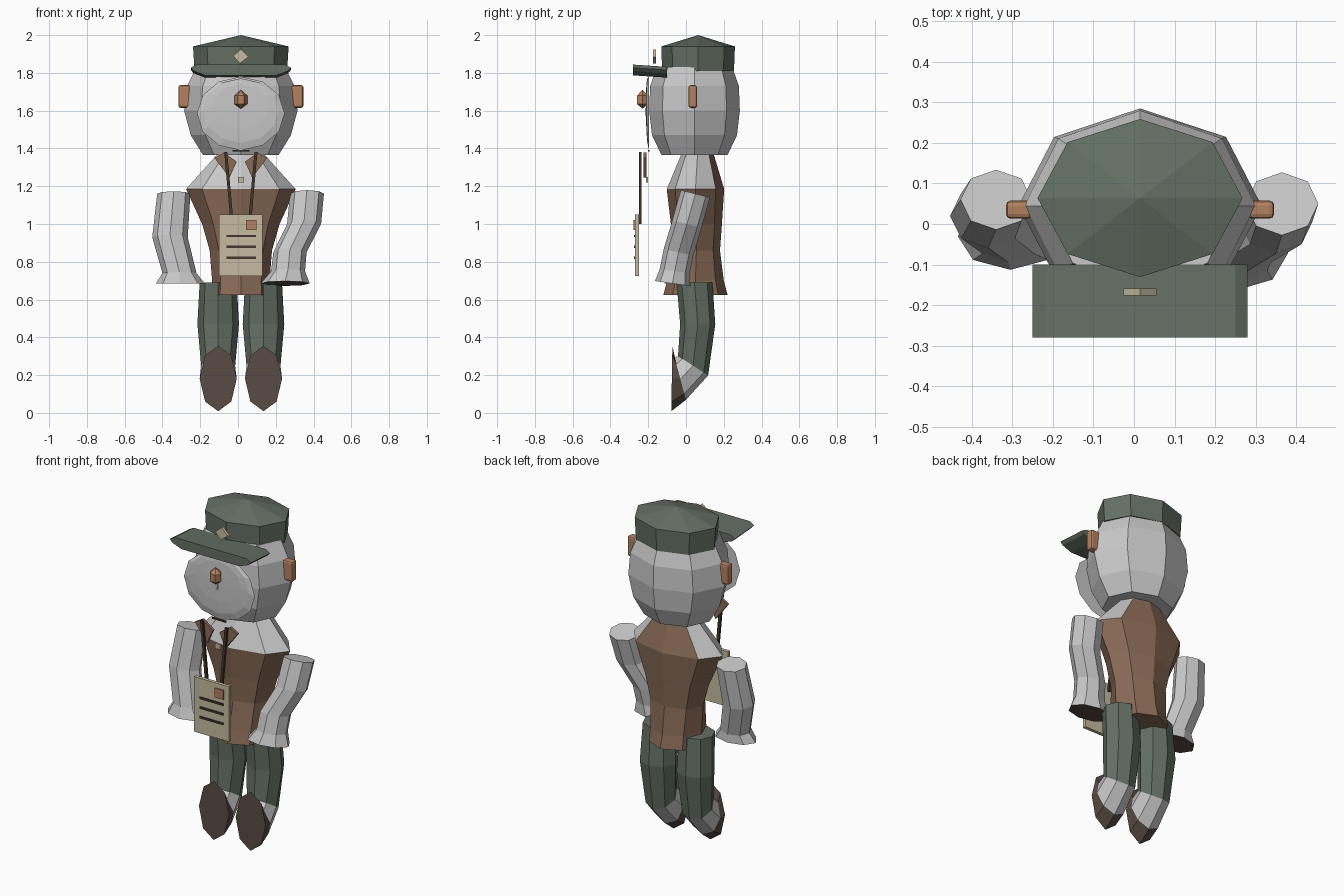
import bpy, bmesh, math

cube = bpy.data.objects.get("Cube")
if cube:
    bpy.data.objects.remove(cube)


def material(name, r, g, b):
    m = bpy.data.materials.new(name)
    m.use_nodes = True
    m.diffuse_color = (r, g, b, 1)
    m.node_tree.nodes["Principled BSDF"].inputs["Base Color"].default_value = (r, g, b, 1)
    return m


GRAY = material("pale gray", .58, .58, .58)
GREEN = material("uniform green", .125, .16, .127)
BROWN = material("vest brown", .25, .145, .093)
TAN = material("nose tan", .46, .22, .115)
PAPER = material("paper cream", .56, .5, .35)
DARK = material("shoe brown", .1, .07, .056)
STRAP = material("strap brown", .055, .037, .028)


def finish(name, bm, mats):
    bmesh.ops.recalc_face_normals(bm, faces=bm.faces)
    mesh = bpy.data.meshes.new(name)
    bm.to_mesh(mesh)
    bm.free()
    for m in mats:
        mesh.materials.append(m)
    ob = bpy.data.objects.new(name, mesh)
    bpy.context.collection.objects.link(ob)
    return ob


def loft(name, rings, mats, rule=lambda band, c: 0, sides=8):
    """Rings are (x, y, z, rx, ry, tilt about x in degrees)."""
    bm = bmesh.new()
    loops = []
    for x, y, z, rx, ry, tilt in rings:
        t = math.radians(tilt)
        loop = []
        for i in range(sides):
            a = math.tau * i / sides
            d = ry * math.sin(a)
            loop.append(bm.verts.new((x + rx * math.cos(a), y + d * math.cos(t), z + d * math.sin(t))))
        loops.append(loop)
    for band, (p, q) in enumerate(zip(loops, loops[1:])):
        for i in range(sides):
            j = (i + 1) % sides
            f = bm.faces.new((p[i], p[j], q[j], q[i]))
            f.material_index = rule(band, f.calc_center_median())
    for band, loop in ((-1, loops[0]), (len(rings) - 1, loops[-1])):
        f = bm.faces.new(loop)
        f.material_index = rule(band, f.calc_center_median())
    bmesh.ops.remove_doubles(bm, verts=bm.verts, dist=.0005)
    return finish(name, bm, mats)


def prism(name, outline, y0, y1, mat, lift=0):
    """Extrude an x-z outline from y0 to y1, raising the front end by lift."""
    bm = bmesh.new()
    a = [bm.verts.new((x, y0, z + lift)) for x, z in outline]
    b = [bm.verts.new((x, y1, z)) for x, z in outline]
    bm.faces.new(a)
    bm.faces.new(b)
    for i in range(len(a)):
        j = (i + 1) % len(a)
        bm.faces.new((a[i], a[j], b[j], b[i]))
    return finish(name, bm, [mat])


def plate(name, x0, x1, z0, z1, y0, y1, mat):
    return prism(name, [(x0, z0), (x1, z0), (x1, z1), (x0, z1)], y0, y1, mat)


MID = .015

# Head and face disc
loft("head", [(MID, .045, z, rx, ry, 0) for z, rx, ry in
              [(1.365, .2, .175), (1.47, .265, .225), (1.6, .3, .24),
               (1.73, .285, .235), (1.83, .235, .2)]], [GRAY])
loft("face_disc", [(MID, y, z, rx, rz, -90) for y, z, rx, rz in
                   [(-.195, 1.585, .232, .195), (-.205, 1.6, .2, .17),
                    (-.21, 1.62, .15, .12), (-.213, 1.62, .0001, .0001)]], [GRAY], sides=12)
loft("nose", [(MID, -.23, z, r, r, 0) for z, r in
              [(1.71, .0001), (1.68, .034), (1.635, .034), (1.61, .0001)]], [TAN], sides=6)
plate("lip_line", MID - .004, MID + .004, 1.575, 1.615, -.218, -.211, GRAY)
plate("mouth", -.03, .06, 1.383, 1.393, -.2, -.193, STRAP)
for side, x in (("left", .313), ("right", -.283)):
    ear = plate(side + "_ear", x - .033, x + .033, 1.615, 1.735, .013, .058, TAN)
    bevel = ear.modifiers.new("rounding", "BEVEL")
    bevel.width = .012
    bevel.segments = 2

# Cap with visor and badge
loft("cap", [(MID, .064, z, rx, ry, 0) for z, rx, ry in
             [(1.81, .245, .19), (1.94, .253, .195), (2, .0001, .0001)]], [GREEN])
half = [(.265, 1.815), (.235, 1.832), (.25, 1.798), (.19, 1.775)]
edge = [half[1], half[0], half[2], half[3]]
prism("visor", [(MID + x, z) for x, z in edge] + [(MID - x, z) for x, z in reversed(edge)],
      -.28, -.1, GREEN, .012)
prism("badge", [(-.026, 1.89), (.01, 1.85), (.056, 1.885), (.015, 1.925)], -.176, -.159, PAPER)

# Torso: brown vest with gray shoulders and chest
loft("torso", [(MID, y, z, rx, ry, 0) for y, z, rx, ry in
               [(.062, 1.385, .11, .08), (.05, 1.185, .29, .152), (.055, 1.0, .205, .135),
                (.055, .86, .165, .125), (.05, .7, .152, .15), (.05, .625, .155, .17)]],
     [BROWN, GRAY], lambda band, c: 1 if band < 0 or (band == 0 and c.y < .12) else 0)

# Collar flaps, collar button and neck straps
for side, s in (("left", 1), ("right", -1)):
    prism(side + "_collar", [(MID + s * x, z) for x, z in
                             [(.14, 1.35), (.09, 1.378), (.022, 1.33), (.06, 1.245)]],
          -.226, -.21, BROWN)
    prism(side + "_strap", [(MID + s * x, z) for x, z in
                            [(.088, 1.38), (.072, 1.38), (.038, 1.0), (.054, 1.0)]],
          -.25, -.236, STRAP)
plate("collar_button", MID - .016, MID + .016, 1.22, 1.25, -.212, -.2, PAPER)

# Hanging letter with stamp and written lines
plate("letter", -.1, .13, .725, 1.05, -.27, -.25, PAPER)
plate("stamp", .042, .098, .968, 1.022, -.279, -.27, TAN)
for i in range(3):
    z = .822 + i * .057
    plate("letter_line_%d" % (i + 1), -.06, .095, z - .006, z + .006, -.276, -.27, STRAP)

# Arms, closed with dark cuffs underneath
arms = {"left": [(.365, .05, 1.16, .09, .08, -14), (.35, .005, 1.0, .09, .08, -14),
                 (.275, -.04, .85, .088, .08, -12), (.265, -.06, .75, .09, .08, -8),
                 (.25, -.072, .685, .13, .093, -8)],
        "right": [(-.34, .06, 1.16, .088, .075, -10), (-.36, .02, .93, .094, .08, -10),
                  (-.31, -.02, .74, .09, .075, -4), (-.305, -.03, .685, .13, .083, 0)]}
for side, rings in arms.items():
    loft(side + "_arm", rings, [GRAY, DARK],
         lambda band, c, n=len(rings) - 1: 1 if band == n else 0)

# Legs run down into gray socks and front-facing dark soles
for side, x in (("left", MID + .12), ("right", MID - .12)):
    loft(side + "_leg", [(x, .045, .69, .098, .095, 0), (x, .062, .47, .11, .093, 0),
                         (x, .0375, .25, .09, .095, -33), (x, -.03, .18, .098, .115, -75),
                         (x, -.075, .182, .098, .173, -91)],
         [GREEN, GRAY, DARK], lambda band, c: 0 if band < 2 else (1 if band == 2 else 2))
